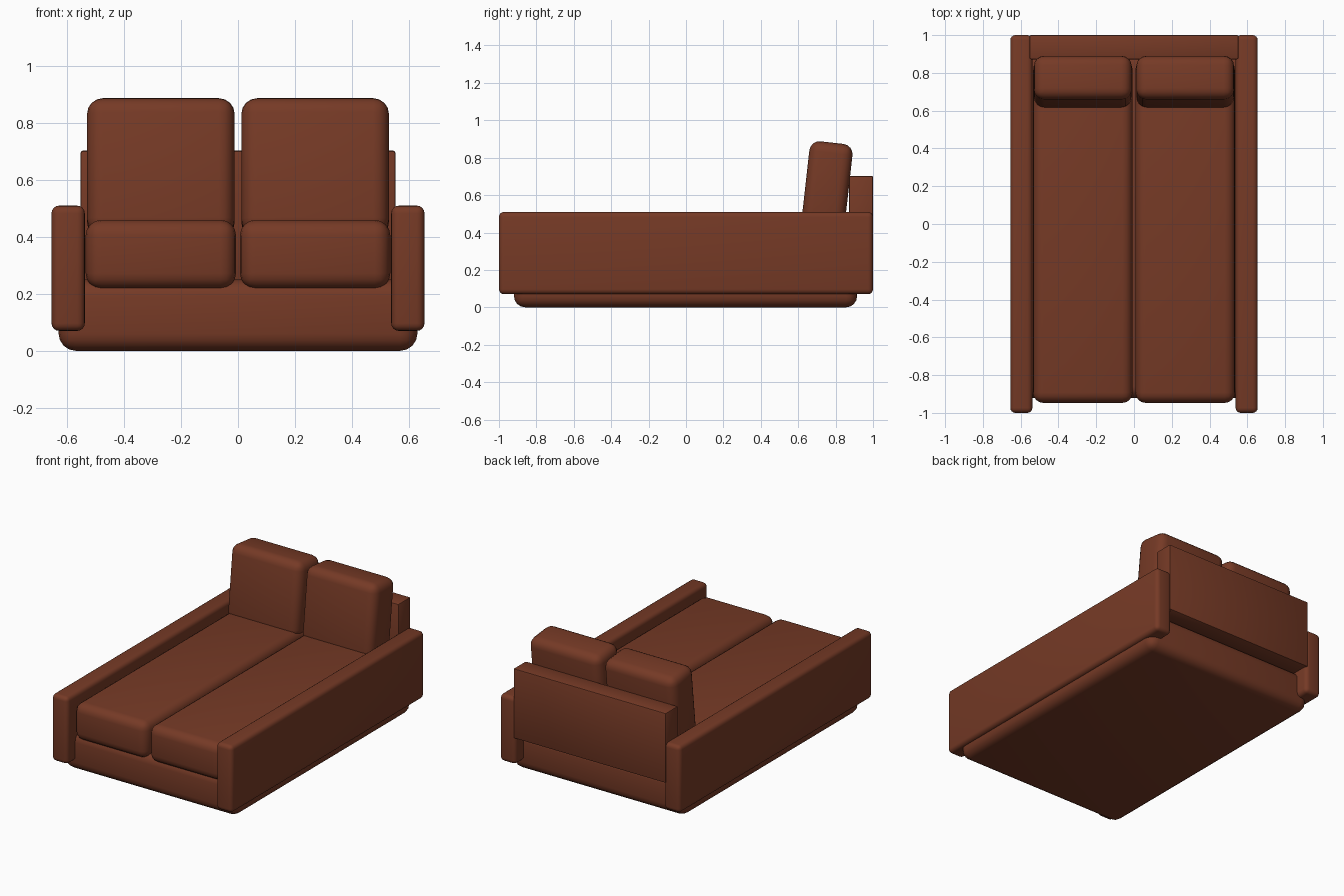
import bpy, math

if "Cube" in bpy.data.objects:
    bpy.data.objects.remove(bpy.data.objects["Cube"])

leather = bpy.data.materials.new("brown leather")
leather.diffuse_color = (0.18, 0.042, 0.019, 1)
leather.use_nodes = True
leather.node_tree.nodes["Principled BSDF"].inputs["Base Color"].default_value = leather.diffuse_color


def block(name, x, y, z, bevel, segments=4, tilt=0.0):
    """Rounded box from axis ranges, optionally leaning backwards."""
    ranges = (x, y, z)
    bpy.ops.mesh.primitive_cube_add(size=1, location=[(a + b) / 2 for a, b in ranges])
    ob = bpy.context.object
    ob.name = name
    ob.scale = [b - a for a, b in ranges]
    bpy.ops.object.transform_apply(location=False, rotation=False, scale=True)
    ob.rotation_euler.x = -math.radians(tilt)
    mod = ob.modifiers.new("rounding", "BEVEL")
    mod.width = bevel
    mod.segments = segments
    bpy.ops.object.modifier_apply(modifier=mod.name)
    bpy.ops.object.shade_smooth_by_angle(angle=math.radians(35))
    ob.data.materials.append(leather)
    return ob


# plinth and back panel
block("base", (-0.63, 0.63), (-0.92, 0.915), (0, 0.25), 0.06)
block("back_panel", (-0.553, 0.553), (0.872, 1.0), (0.245, 0.703), 0.008, 2)

for side, s in (("left", -1), ("right", 1)):
    def span(a, b):
        return tuple(sorted((s * a, s * b)))
    # armrest, long seat cushion and leaning back cushion
    block(side + "_arm", span(0.538, 0.655), (-1, 1), (0.07, 0.51), 0.027)
    block(side + "_seat_cushion", span(0.007, 0.535), (-0.947, 0.87), (0.217, 0.46), 0.055)
    block(side + "_back_cushion", span(0.012, 0.53), (0.638, 0.87), (0.40, 0.882), 0.055, 4, 6.4)
